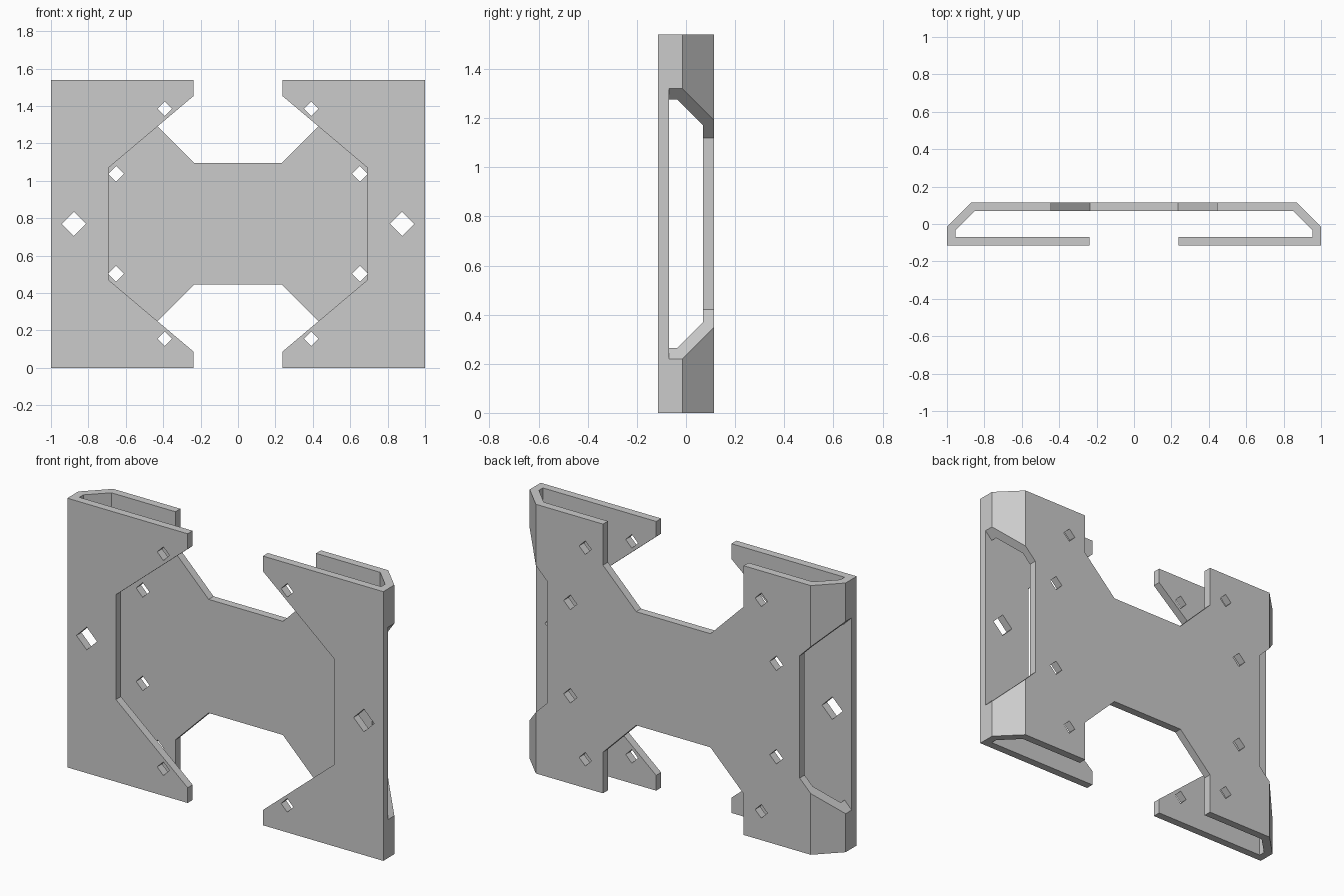
import bpy
from mathutils import Vector

cube = bpy.data.objects.get("Cube")
if cube:
    bpy.data.objects.remove(cube, do_unlink=True)

HEIGHT = 1.54
MID = HEIGHT / 2
DEPTH = 0.115    # half depth
INNER = 0.07     # inner face of front and back plates

grey = bpy.data.materials.new("plain grey")
grey.use_nodes = True
grey.diffuse_color = (0.6, 0.6, 0.6, 1)
grey.node_tree.nodes["Principled BSDF"].inputs["Base Color"].default_value = (0.6, 0.6, 0.6, 1)


def prism(name, outline, axis, low, high):
    """Extrude a 2D outline along z (outline in x, y) or along y (outline in x, z)."""
    def place(p, t):
        return Vector((p[0], p[1], t)) if axis == "z" else Vector((p[0], t, p[1]))
    n = len(outline)
    verts = [place(p, t) for t in (low, high) for p in outline]
    faces = [tuple(range(n)), tuple(range(n, 2 * n))]
    faces += [(i, (i + 1) % n, (i + 1) % n + n, i + n) for i in range(n)]
    mesh = bpy.data.meshes.new(name)
    mesh.from_pydata(verts, [], faces)
    mesh.materials.append(grey)
    obj = bpy.data.objects.new(name, mesh)
    bpy.context.collection.objects.link(obj)
    # consistent outward normals
    bpy.context.view_layer.objects.active = obj
    obj.select_set(True)
    bpy.ops.object.mode_set(mode="EDIT")
    bpy.ops.mesh.select_all(action="SELECT")
    bpy.ops.mesh.normals_make_consistent(inside=False)
    bpy.ops.object.mode_set(mode="OBJECT")
    obj.select_set(False)
    return obj


def mirror_x(half):
    return half + [(-x, v) for x, v in reversed(half)]


def flip(outline):
    return [(x, HEIGHT - z) for x, z in outline]


def diamond(x, z, r):
    return [(x - r, z), (x, z - r), (x + r, z), (x, z + r)]


# Folded bracket body and its hollow core
body = prism("folded_bracket", mirror_x([(1, -DEPTH), (1, -0.015), (0.87, DEPTH)]), "z", 0, HEIGHT)
cutters = [prism("core_cutter", mirror_x([(0.955, -INNER), (0.955, -0.034), (0.851, INNER)]),
                 "z", -0.1, HEIGHT + 0.1)]


def cut(name, outline, low, high):
    cutters.append(prism(name, outline, "y", low, high))


# Open centre of the front plate
gap = [(0.238, -0.1), (0.238, 0.087), (0.692, 0.47)]
cut("front_gap_cutter", mirror_x(gap + flip(gap)[::-1]), -0.2, 0)

# Notches at top and bottom of the back plate
notch = mirror_x([(0.445, -0.1), (0.445, 0.235), (0.235, 0.445)])
for outline in (notch, flip(notch)):
    cut("back_notch_cutter", outline, 0, 0.2)

for s in (-1, 1):
    # Side windows wrapping round the folded corner
    window = [(s * 1.1, 0.12), (s * 0.8, 0.42)]
    cut("side_window_cutter", window + flip(window)[::-1], -INNER, 0.2)
    # Diamond holes
    cut("large_hole_cutter", diamond(s * 0.877, MID, 0.065), -0.2, 0)
    for t in (-1, 1):
        cut("front_hole_cutter", diamond(s * 0.392, MID + t * 0.615, 0.039), -0.2, 0)
        cut("back_hole_cutter", diamond(s * 0.652, MID + t * 0.267, 0.042), 0, 0.2)
        cut("back_hole_cutter", diamond(s * 0.557, MID + t * 0.605, 0.039), 0, 0.2)

# Cut everything out and keep the finished mesh
for cutter in cutters:
    cutter.hide_render = True
    mod = body.modifiers.new(cutter.name, "BOOLEAN")
    mod.operation = "DIFFERENCE"
    mod.solver = "EXACT"
    mod.object = cutter
graph = bpy.context.evaluated_depsgraph_get()
finished = bpy.data.meshes.new_from_object(body.evaluated_get(graph))
body.modifiers.clear()
body.data = finished
for cutter in cutters:
    bpy.data.objects.remove(cutter, do_unlink=True)
